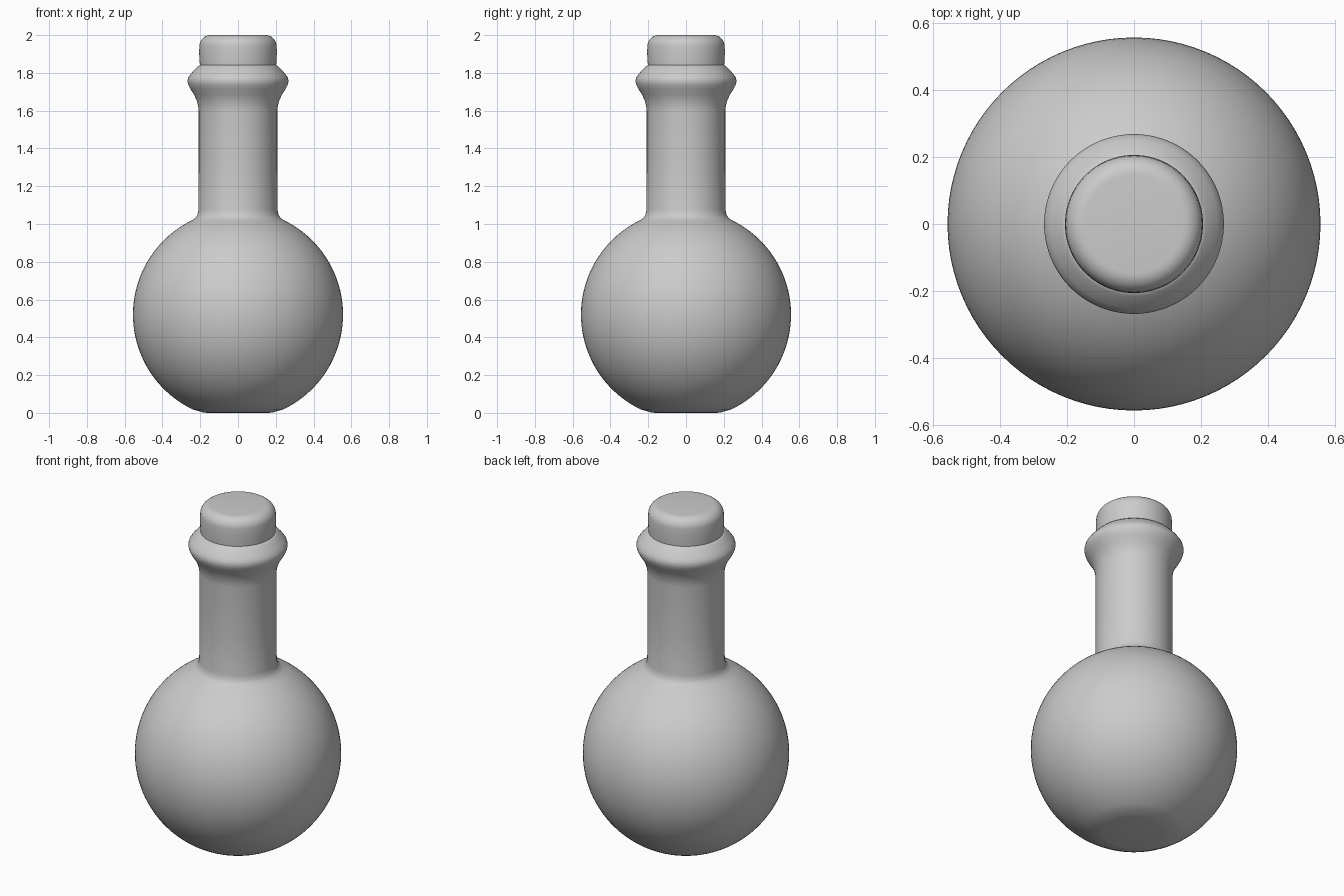
import bpy, bmesh, math

if "Cube" in bpy.data.objects:
    bpy.data.objects.remove(bpy.data.objects["Cube"])


def lathe(name, profile, segments=96):
    """Revolve a radius/height profile around the z axis into a closed solid."""
    bm = bmesh.new()
    rings = []
    for r, z in profile:
        if r == 0:
            rings.append([bm.verts.new((0, 0, z))])
        else:
            rings.append([bm.verts.new((r * math.cos(2 * math.pi * i / segments),
                                        r * math.sin(2 * math.pi * i / segments), z))
                          for i in range(segments)])
    for a, b in zip(rings, rings[1:]):
        for i in range(segments):
            j = (i + 1) % segments
            if len(a) == 1:
                bm.faces.new((a[0], b[j], b[i]))
            elif len(b) == 1:
                bm.faces.new((a[i], a[j], b[0]))
            else:
                bm.faces.new((a[i], a[j], b[j], b[i]))
    bmesh.ops.recalc_face_normals(bm, faces=bm.faces)
    mesh = bpy.data.meshes.new(name)
    bm.to_mesh(mesh)
    bm.free()
    obj = bpy.data.objects.new(name, mesh)
    bpy.context.collection.objects.link(obj)
    bpy.ops.object.select_all(action='DESELECT')
    obj.select_set(True)
    bpy.context.view_layer.objects.active = obj
    bpy.ops.object.shade_smooth_by_angle(angle=math.radians(40))
    return obj


# Flask: flat base, round belly, straight neck and flared lip
R, cz = 0.556, 0.52
belly = [(R * math.cos(math.radians(a)), cz + R * math.sin(math.radians(a)))
         for a in range(-65, 63, 3)]
base = [(0, 0), (0.165, 0), (0.187, 0.003), (0.21, 0.01)]
neck = [(0.243, 1.02), (0.226, 1.032), (0.215, 1.048), (0.209, 1.075), (0.208, 1.3),
        (0.208, 1.6), (0.211, 1.625), (0.219, 1.655), (0.233, 1.685), (0.252, 1.715),
        (0.263, 1.737), (0.268, 1.758), (0.263, 1.777), (0.25, 1.795), (0.232, 1.815),
        (0.215, 1.832), (0.203, 1.841), (0, 1.841)]
lathe("flask", base + belly + neck)

# Stopper: short plug with a rounded top edge, seated in the lip
stopper = [(0, 1.80), (0.199, 1.80), (0.202, 1.841), (0.206, 1.91)]
stopper += [(0.146 + 0.058 * math.cos(math.radians(a)), 1.942 + 0.058 * math.sin(math.radians(a)))
            for a in range(0, 91, 10)]
stopper += [(0, 2.0)]
lathe("stopper", stopper)
